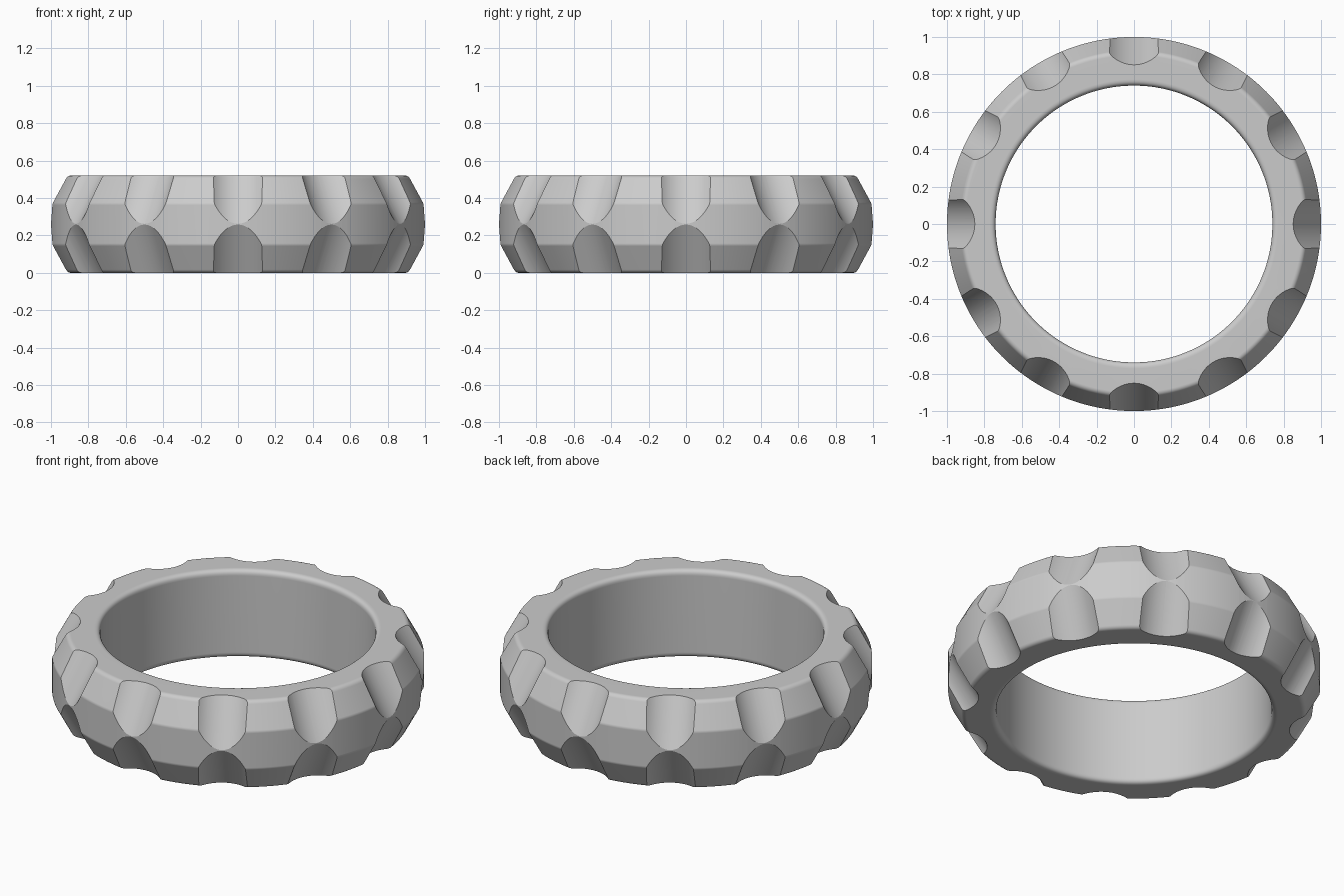
import bpy, bmesh, math
from mathutils import Vector, Matrix

cube = bpy.data.objects.get("Cube")
if cube:
    bpy.data.objects.remove(cube, do_unlink=True)

HEIGHT = 0.52
MID = HEIGHT / 2
SEGMENTS = 192
NOTCHES = 12
NOTCH_RADIUS = 0.195

# Single grey material
grey = bpy.data.materials.new("grey")
grey.use_nodes = True
colour = (0.6, 0.6, 0.6, 1)
grey.diffuse_color = colour
grey.node_tree.nodes["Principled BSDF"].inputs["Base Color"].default_value = colour


def make_object(name, bm):
    mesh = bpy.data.meshes.new(name)
    bmesh.ops.recalc_face_normals(bm, faces=bm.faces)
    bm.to_mesh(mesh)
    bm.free()
    mesh.materials.append(grey)
    obj = bpy.data.objects.new(name, mesh)
    bpy.context.collection.objects.link(obj)
    return obj


def rounded(corners, steps=6):
    """Round every (radius, height, setback) corner of a closed profile."""
    points = []
    for i, (r, z, setback) in enumerate(corners):
        p = Vector((r, z))
        a = Vector(corners[i - 1][:2])
        b = Vector(corners[(i + 1) % len(corners)][:2])
        start = p + (a - p).normalized() * setback
        end = p + (b - p).normalized() * setback
        for k in range(steps + 1):
            t = k / steps
            points.append(start * (1 - t) ** 2 + p * 2 * t * (1 - t) + end * t ** 2)
    return points


# Ring body: chamfered band turned around z
lower = [(0.74, 0, 0.033), (0.92, 0, 0.02), (1.0, 0.15, 0.008)]
upper = [(r, HEIGHT - z, s) for r, z, s in reversed(lower)]
profile = rounded(lower + upper)
bm = bmesh.new()
loops = []
for i in range(SEGMENTS):
    a = math.tau * i / SEGMENTS
    loops.append([bm.verts.new((p.x * math.cos(a), p.x * math.sin(a), p.y)) for p in profile])
for i in range(SEGMENTS):
    here, there = loops[i], loops[(i + 1) % SEGMENTS]
    for j in range(len(profile)):
        k = (j + 1) % len(profile)
        bm.faces.new((here[j], there[j], there[k], here[k]))
ring = make_object("ring_band", bm)


# Slanted round notches, one set per rim
def notch_cutter(name, side):
    along = Vector((-0.15, 0, side * MID)).normalized()
    outward = Vector((MID, 0, side * 0.15)).normalized()
    centre = Vector((1, 0, MID + side * 0.002)) + outward * NOTCH_RADIUS + along * 0.15
    tilt = Vector((0, 0, 1)).rotation_difference(along).to_matrix().to_4x4()
    bm = bmesh.new()
    for i in range(NOTCHES):
        turn = Matrix.Rotation(math.tau * i / NOTCHES, 4, 'Z')
        bmesh.ops.create_cone(bm, cap_ends=True, segments=96, radius1=NOTCH_RADIUS,
                              radius2=NOTCH_RADIUS, depth=0.7,
                              matrix=turn @ Matrix.Translation(centre) @ tilt)
    cutter = make_object(name, bm)
    cutter.hide_render = True
    return cutter


bpy.ops.object.select_all(action='DESELECT')
ring.select_set(True)
bpy.context.view_layer.objects.active = ring
for name, side in (("upper_notch_cutter", 1), ("lower_notch_cutter", -1)):
    cutter = notch_cutter(name, side)
    cut = ring.modifiers.new(name, 'BOOLEAN')
    cut.operation = 'DIFFERENCE'
    cut.solver = 'EXACT'
    cut.object = cutter
    bpy.ops.object.modifier_apply(modifier=name)
    bpy.data.objects.remove(cutter, do_unlink=True)

# Smooth shading with crisp notch edges
bpy.ops.object.shade_smooth_by_angle(angle=math.radians(22))
weighted = ring.modifiers.new("weighted_normals", 'WEIGHTED_NORMAL')
weighted.keep_sharp = True
